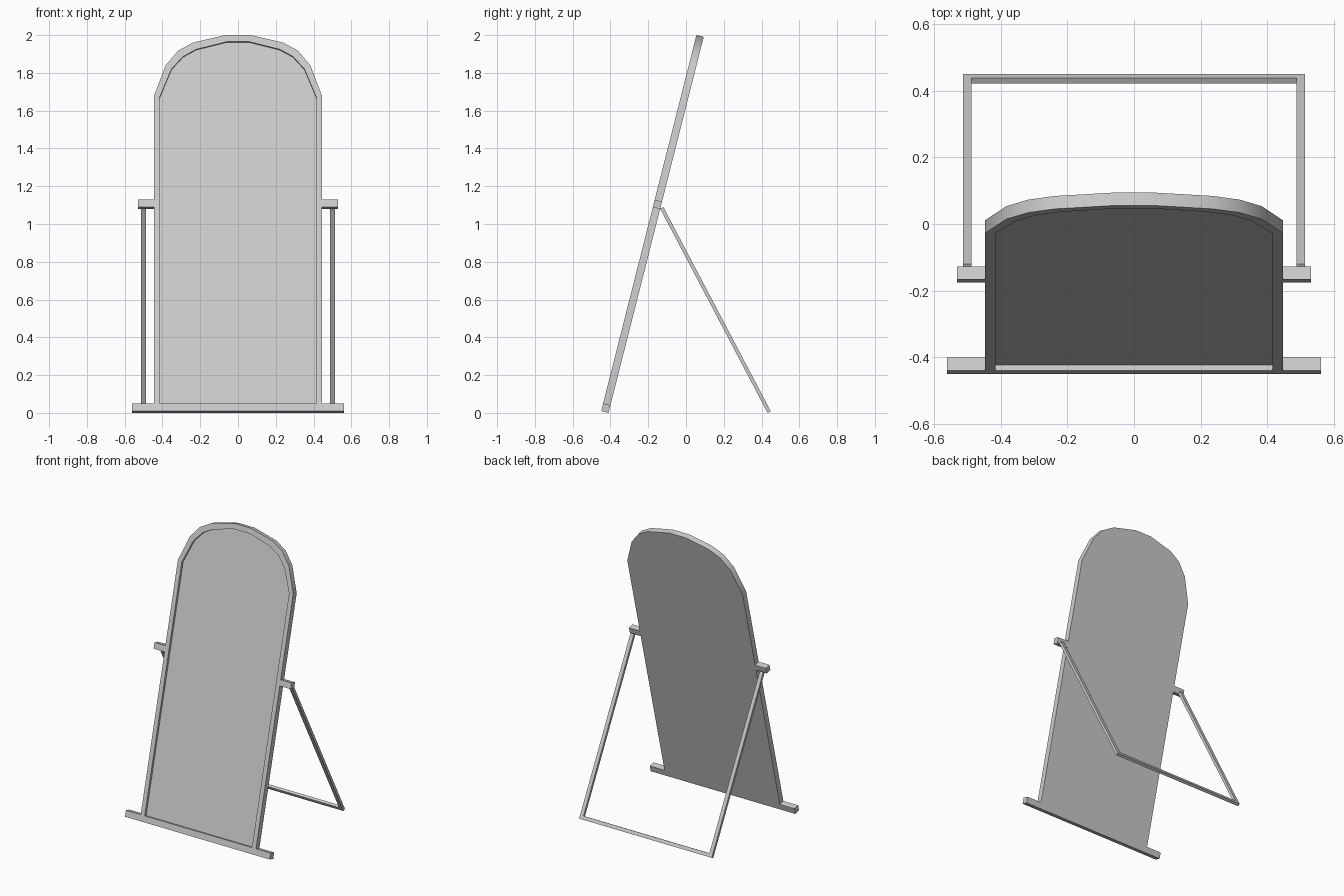
import bpy, bmesh, math
from mathutils import Vector

if "Cube" in bpy.data.objects:
    bpy.data.objects.remove(bpy.data.objects["Cube"])

TILT = math.atan2(0.504, 1.99)
S, C = math.sin(TILT), math.cos(TILT)
T = 0.04  # frame depth

# Each plane: origin, up direction, depth (backward) direction
PANEL = (Vector((0, -0.449, T * S)), Vector((0, S, C)), Vector((0, C, -S)))
LEAN = math.atan2(0.574, 1.091)
SL, CL = math.sin(LEAN), math.cos(LEAN)
STAND = (Vector((0, 0.432, 0)), Vector((0, -SL, CL)), Vector((0, CL, SL)))


def mirrored(half):
    """Right half outline (bottom to top) -> full closed outline."""
    return half + [(-x, u) for x, u in reversed(half)]


def loft(name, plane, rings, cap_start=True, cap_end=True):
    """Bridge matching outlines given as (points, depth) and cap the ends."""
    origin, up, back = plane
    bm = bmesh.new()
    loops = [[bm.verts.new(origin + Vector((x, 0, 0)) + up * u + back * d)
              for x, u in pts] for pts, d in rings]
    n = len(loops[0])
    for a, b in zip(loops, loops[1:]):
        for i in range(n):
            j = (i + 1) % n
            bm.faces.new((a[i], a[j], b[j], b[i]))
    if cap_start:
        bm.faces.new(loops[0])
    if cap_end and len(loops) > 1:
        bm.faces.new(loops[-1])
    if len(loops) > 1:
        bmesh.ops.recalc_face_normals(bm, faces=bm.faces)
    else:
        bm.normal_update()
        for f in bm.faces:
            if f.normal.y > 0:
                f.normal_flip()
    me = bpy.data.meshes.new(name)
    bm.to_mesh(me)
    bm.free()
    ob = bpy.data.objects.new(name, me)
    bpy.context.collection.objects.link(ob)
    return ob


def block(name, x0, x1, u0, u1):
    pts = [(x0, u0), (x1, u0), (x1, u1), (x0, u1)]
    return loft(name, PANEL, [(pts, 0), (pts, T)])


outer = mirrored([(0.446, 0), (0.446, 1.718), (0.383, 1.888), (0.317, 1.968),
                  (0.238, 2.0125), (0.064, 2.0535)])
inner = mirrored([(0.415, 0.042), (0.415, 1.713), (0.352, 1.868),
                  (0.29, 1.937), (0.22, 1.976), (0.06, 2.017)])
R = 0.017  # recess depth

# Arched frame with recess, and the mirror surface that fills it, as one shell
frame = loft("arched_frame", PANEL,
             [(inner, R), (inner, 0), (outer, 0), (outer, T)], cap_start=True)
frame.select_set(True)
bpy.context.view_layer.objects.active = frame
bpy.ops.object.shade_smooth_by_angle(angle=math.radians(30))

# Foot bar ends and hinge pegs on both sides
for side, s in (("right", 1), ("left", -1)):
    block("foot_bar_" + side, s * 0.446, s * 0.56, 0, 0.042)
    block("hinge_peg_" + side, s * 0.446, s * 0.53, 1.113, 1.154)

# U-shaped rear stand
u_shape = mirrored([(0.487, 0.024), (0.487, 1.222), (0.513, 1.222), (0.513, 0)][::-1])
loft("rear_stand", STAND, [(u_shape, 0), (u_shape, 0.019)])
